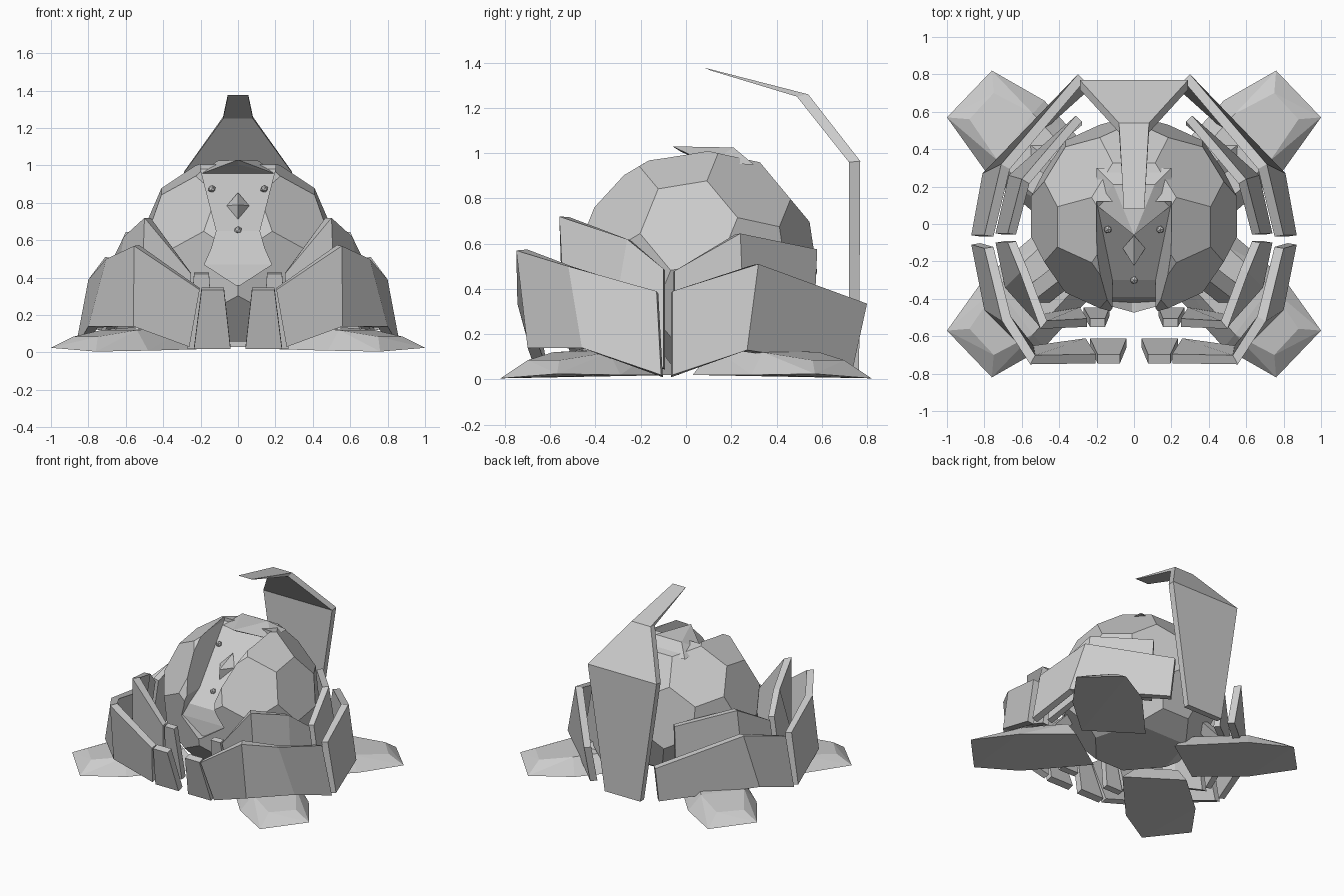
import bpy, bmesh, math
from mathutils import Vector, Matrix

if "Cube" in bpy.data.objects:
    bpy.data.objects.remove(bpy.data.objects["Cube"])


def add_object(name, verts, faces, thick=0, offset=-1, mirror=""):
    me = bpy.data.meshes.new(name)
    me.from_pydata(verts, [], faces)
    ob = bpy.data.objects.new(name, me)
    bpy.context.collection.objects.link(ob)
    if thick:
        m = ob.modifiers.new("thickness", 'SOLIDIFY')
        m.thickness, m.offset, m.use_even_offset = thick, offset, True
    if mirror:
        m = ob.modifiers.new("mirror", 'MIRROR')
        m.use_axis = ('x' in mirror, 'y' in mirror, False)
        m.use_mirror_merge = False
    return ob


def fix_normals(ob):
    bm = bmesh.new()
    bm.from_mesh(ob.data)
    bmesh.ops.recalc_face_normals(bm, faces=bm.faces[:])
    bm.to_mesh(ob.data)
    bm.free()


def hull(name, points, mirror=""):
    bm = bmesh.new()
    for p in points:
        bm.verts.new(p)
    bmesh.ops.convex_hull(bm, input=bm.verts[:])
    loose = [v for v in bm.verts if not v.link_faces]
    bmesh.ops.delete(bm, geom=loose, context='VERTS')
    bmesh.ops.dissolve_limit(bm, angle_limit=0.03, verts=bm.verts[:], edges=bm.edges[:])
    bmesh.ops.recalc_face_normals(bm, faces=bm.faces[:])
    ob = add_object(name, [], [], mirror=mirror)
    bm.to_mesh(ob.data)
    bm.free()
    return ob


def plate(name, top, bottom, thick=0.05, mirror="x"):
    # bent armour strip between an upper and a lower edge path
    n = len(top)
    faces = [(n + i, n + i + 1, i + 1, i) for i in range(n - 1)]
    return add_object(name, top + bottom, faces, thick, -1, mirror)


# Body: truncated icosahedron, tipped back a little, fitted to its box, flat underneath
phi = (1 + math.sqrt(5)) / 2
ico = []
for s in (-1, 1):
    for t in (-phi, phi):
        ico += [Vector((0, t, s)), Vector((s, 0, t)), Vector((t, s, 0))]
tilt = Matrix.Rotation(math.radians(9), 3, 'X')
pts = [tilt @ a.lerp(b, 1 / 3) for a in ico for b in ico if 1.9 < (a - b).length < 2.1]
lo, hi = Vector((-0.55, -0.5, -0.04)), Vector((0.55, 0.58, 1.04))
ext = [max(p[i] for p in pts) for i in range(3)]
pts = [Vector([(lo[i] + hi[i]) / 2 + p[i] / ext[i] * (hi[i] - lo[i]) / 2 for i in range(3)]) for p in pts]
body = hull("body", pts)
bm = bmesh.new()
bm.from_mesh(body.data)
cut = bmesh.ops.bisect_plane(bm, geom=bm.verts[:] + bm.edges[:] + bm.faces[:], dist=1e-5,
                             plane_co=(0, 0, 0.06), plane_no=(0, 0, -1), clear_outer=True)
edges = [g for g in cut['geom_cut'] if isinstance(g, bmesh.types.BMEdge)]
bmesh.ops.contextual_create(bm, geom=edges)
bm.to_mesh(body.data)
bm.free()
fix_normals(body)

# Face recess cutter: rows of (half width, y, z) pushed out to the front
rows = [(0.2, 0.13, 1.3), (0.2, 0.12, 0.98), (0.115, -0.3, 0.65),
        (0.14, -0.39, 0.56), (0.18, -0.41, 0.47), (0.01, -0.42, 0.36)]
n = len(rows)
verts = [(s * w, y, z) for w, y, z in rows for s in (-1, 1)]
verts += [(x, -1.0, z) for x, y, z in verts]
faces = []
k = 2 * n
for i in range(n - 1):
    a, b, c, d = 2 * i, 2 * i + 1, 2 * i + 3, 2 * i + 2
    faces += [(a, b, c, d), (a + k, d + k, c + k, b + k), (a, d, d + k, a + k), (b, b + k, c + k, c)]
faces += [(0, k, k + 1, 1), (k - 2, k - 1, 2 * k - 1, 2 * k - 2)]
cutter = add_object("face_cutter", verts, faces)
fix_normals(cutter)
cutter.hide_render = True
cutter.hide_viewport = True
mod = body.modifiers.new("face_recess", 'BOOLEAN')
mod.operation, mod.solver, mod.object = 'DIFFERENCE', 'EXACT', cutter

# Brow lip: a wedge that rises over the face and blends into the crown
hull("brow", [(-0.2, 0.1, 0.955), (0, -0.06, 1.03), (0.2, 0.1, 0.955), (0, -0.02, 1.005),
              (-0.2, 0.3, 0.95), (0.2, 0.3, 0.95), (-0.11, 0.21, 1.025), (0.11, 0.21, 1.025),
              (0, 0.13, 0.98)])

# Eyes, mouth and diamond nose
for nm, x, y, z in (("eye_left", -0.14, -0.03, 0.875), ("eye_right", 0.14, -0.03, 0.875), ("mouth", 0, -0.3, 0.655)):
    bpy.ops.mesh.primitive_ico_sphere_add(subdivisions=1, radius=0.022, location=(x, y, z))
    bpy.context.object.name = nm
hull("nose", [(0, -0.06, 0.855), (0, -0.22, 0.71), (-0.06, -0.13, 0.785), (0.06, -0.13, 0.785),
              (0, -0.225, 0.79), (0, -0.1, 0.74)])

# Outer and inner armour skirts
plate("outer_front_plate",
      [(0.205, -0.745, 0.335), (0.555, -0.75, 0.57), (0.705, -0.52, 0.5), (0.80, -0.13, 0.39)],
      [(0.26, -0.66, 0.03), (0.56, -0.70, 0.14), (0.80, -0.46, 0.14), (0.87, -0.11, 0.02)])
plate("outer_back_plate",
      [(0.80, -0.06, 0.39), (0.71, 0.32, 0.51), (0.30, 0.80, 0.335)],
      [(0.87, -0.06, 0.02), (0.81, 0.27, 0.13), (0.29, 0.74, 0.06)])
plate("inner_front_plate",
      [(0.25, -0.55, 0.42), (0.50, -0.56, 0.72), (0.61, -0.26, 0.62), (0.675, -0.1, 0.49)],
      [(0.29, -0.49, 0.06), (0.52, -0.53, 0.17), (0.69, -0.34, 0.16), (0.74, -0.1, 0.05)], 0.045)
plate("inner_back_plate",
      [(0.675, -0.05, 0.48), (0.60, 0.24, 0.645), (0.31, 0.58, 0.575)],
      [(0.74, -0.05, 0.05), (0.67, 0.26, 0.17), (0.31, 0.56, 0.12)], 0.045)

# Narrow centre flaps at the front
plate("outer_front_flap", [(0.075, -0.745, 0.335), (0.195, -0.745, 0.335)],
      [(0.04, -0.66, 0.02), (0.235, -0.66, 0.02)])
plate("inner_front_flap", [(0.155, -0.55, 0.42), (0.235, -0.55, 0.42)],
      [(0.13, -0.49, 0.02), (0.27, -0.49, 0.02)], 0.045)

# Feet: bevelled six-sided slabs at the four corners, with leg struts
foot_base = [(1.0, -0.57, 0.025), (0.76, -0.82, 0.005), (0.48, -0.66, 0.01),
             (0.13, -0.28, 0.02), (0.50, -0.03, 0.02), (0.80, -0.29, 0.02)]
foot_top = [(0.88, -0.56, 0.085), (0.75, -0.70, 0.085), (0.54, -0.59, 0.12),
            (0.26, -0.28, 0.14), (0.50, -0.12, 0.14), (0.73, -0.34, 0.12)]
hull("foot", foot_base + foot_top, mirror="xy")
hull("leg", [(x + dx, y + dy, z) for x, y, z in ((0.36, -0.26, 0.30), (0.54, -0.40, 0.08))
             for dx in (-0.05, 0.05) for dy in (-0.05, 0.05)], mirror="xy")

# Tail: upright shield that bends forward and thins to its tip
# (half width, outer y, outer z, inner y, inner z)
sections = [(0.15, 0.765, 0.03, 0.72, 0.03), (0.29, 0.77, 0.965, 0.72, 0.96),
            (0.08, 0.54, 1.26, 0.49, 1.25), (0.055, 0.08, 1.378, 0.11, 1.365)]
verts = []
for w, y, z, yi, zi in sections:
    verts += [(w, y, z), (-w, y, z), (-w, yi, zi), (w, yi, zi)]
faces = [(4 * i + j, 4 * i + (j + 1) % 4, 4 * i + 4 + (j + 1) % 4, 4 * i + 4 + j) for i in range(3) for j in range(4)]
fix_normals(add_object("tail", verts, faces + [(0, 3, 2, 1), (12, 13, 14, 15)]))
